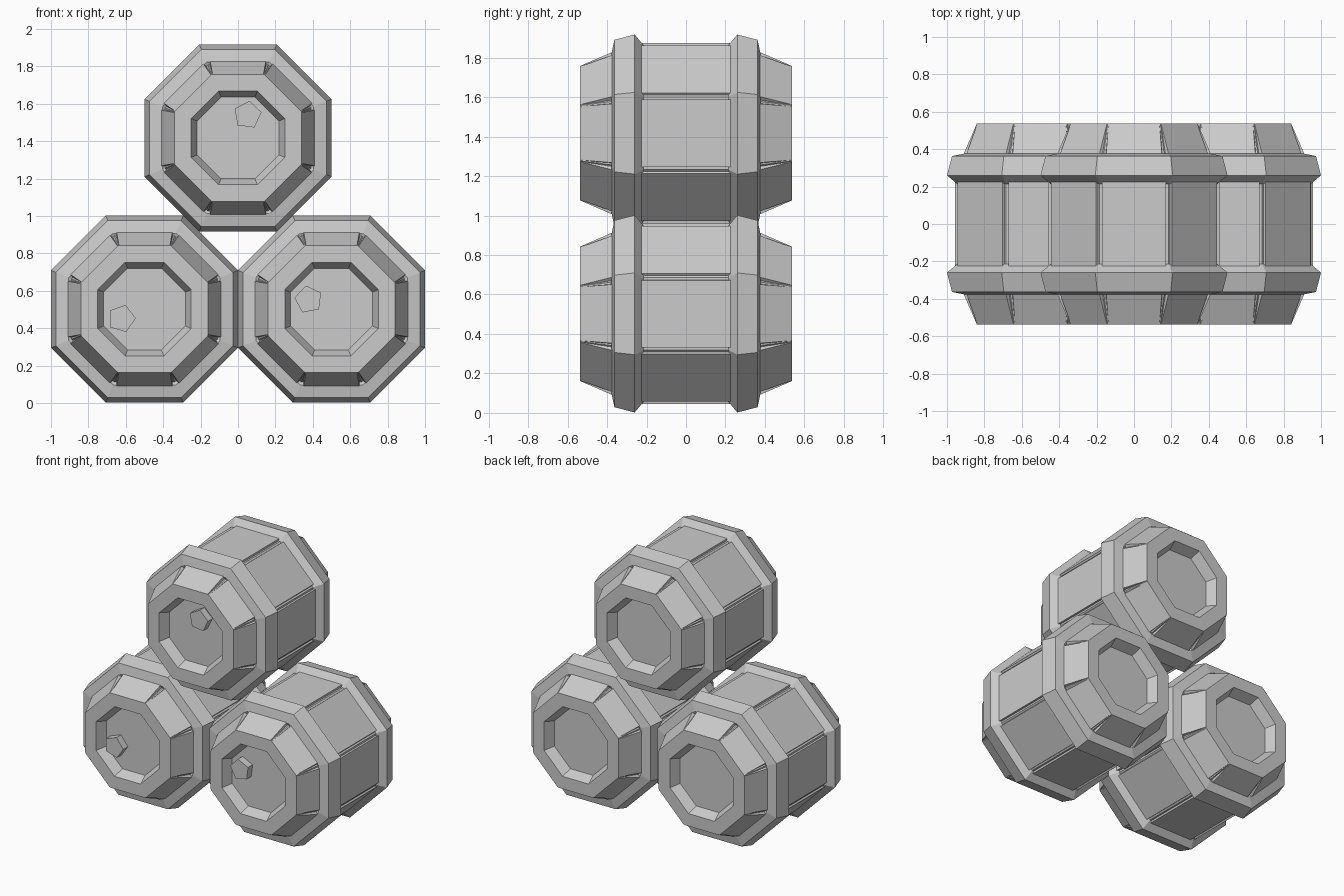
import bpy, bmesh
from math import sin, cos, pi, radians
from mathutils import Vector, Matrix

if "Cube" in bpy.data.objects:
    bpy.data.objects.remove(bpy.data.objects["Cube"])

SIDES = 8
CORNER = 1 / cos(pi / SIDES)


def make_object(name, bm, centre):
    bmesh.ops.recalc_face_normals(bm, faces=bm.faces)
    mesh = bpy.data.meshes.new(name)
    bm.to_mesh(mesh)
    bm.free()
    obj = bpy.data.objects.new(name, mesh)
    obj.location = (centre[0], 0, centre[1])
    bpy.context.collection.objects.link(obj)
    return obj


def octagon_loft(bm, profile, closed=False):
    """Joins octagons given as (y, distance from axis to flat side)."""
    rings = []
    for y, a in profile:
        angles = [(k + 0.5) * 2 * pi / SIDES for k in range(SIDES)]
        rings.append([bm.verts.new((a * CORNER * cos(t), y, a * CORNER * sin(t)))
                      for t in angles])
    pairs = list(zip(rings, rings[1:]))
    if closed:
        pairs.append((rings[-1], rings[0]))
    else:
        bm.faces.new(rings[0])
        bm.faces.new(rings[-1])
    for r, s in pairs:
        for k in range(SIDES):
            j = (k + 1) % SIDES
            bm.faces.new((r[k], r[j], s[j], s[k]))


def stave(bm, turn, near, far):
    """Raised panel; each end is (y, inner height, outer height, half width)."""
    rot = Matrix.Rotation(turn, 4, 'Y')
    ends = []
    for y, low, high, w in (near, far):
        pts = ((-w - 0.004, low), (w + 0.004, low), (w, high), (-w, high))
        ends.append([bm.verts.new(rot @ Vector((x, y, z))) for x, z in pts])
    bm.faces.new(ends[0])
    bm.faces.new(ends[1])
    for k in range(4):
        j = (k + 1) % 4
        bm.faces.new((ends[0][k], ends[0][j], ends[1][j], ends[1][k]))


def barrel(label, centre, spin):
    # core with a recessed head at both ends
    half = [(0.468, 0.218), (0.538, 0.25), (0.538, 0.339), (0.37, 0.39), (0.24, 0.445)]
    bm = bmesh.new()
    octagon_loft(bm, [(-y, a) for y, a in half] + half[::-1])
    make_object(label + "_barrel_core", bm, centre)

    # staves: middle panels and tapered end panels, with grooves at the corners
    bm = bmesh.new()
    for k in range(SIDES):
        turn = k * 2 * pi / SIDES
        stave(bm, turn, (-0.25, 0.43, 0.458, 0.17), (0.25, 0.43, 0.458, 0.17))
        for s in (-1, 1):
            stave(bm, turn, (s * 0.538, 0.32, 0.34, 0.136), (s * 0.36, 0.37, 0.417, 0.15))
    make_object(label + "_barrel_staves", bm, centre)

    # two hoops
    bm = bmesh.new()
    for s in (-1, 1):
        octagon_loft(bm, [(s * y, a) for y, a in
                          ((0.21, 0.44), (0.26, 0.5), (0.363, 0.473),
                           (0.377, 0.405), (0.365, 0.38), (0.23, 0.42))], closed=True)
    make_object(label + "_barrel_hoops", bm, centre)

    # five-sided bung on the front head
    bm = bmesh.new()
    cx, cz = 0.133 * cos(spin), 0.133 * sin(spin)
    rings = []
    for y in (-0.46, -0.52):
        angles = [spin + radians(15) + k * 2 * pi / 5 for k in range(5)]
        rings.append([bm.verts.new((cx + 0.076 * cos(t), y, cz + 0.076 * sin(t)))
                      for t in angles])
    bm.faces.new(rings[0])
    bm.faces.new(rings[1])
    for k in range(5):
        j = (k + 1) % 5
        bm.faces.new((rings[0][k], rings[0][j], rings[1][j], rings[1][k]))
    make_object(label + "_barrel_bung", bm, centre)


# stacked pyramid of three barrels
barrel("left", (-0.5, 0.502), radians(202.5))
barrel("right", (0.5, 0.502), radians(157.5))
barrel("top", (0, 1.417), radians(67.5))
